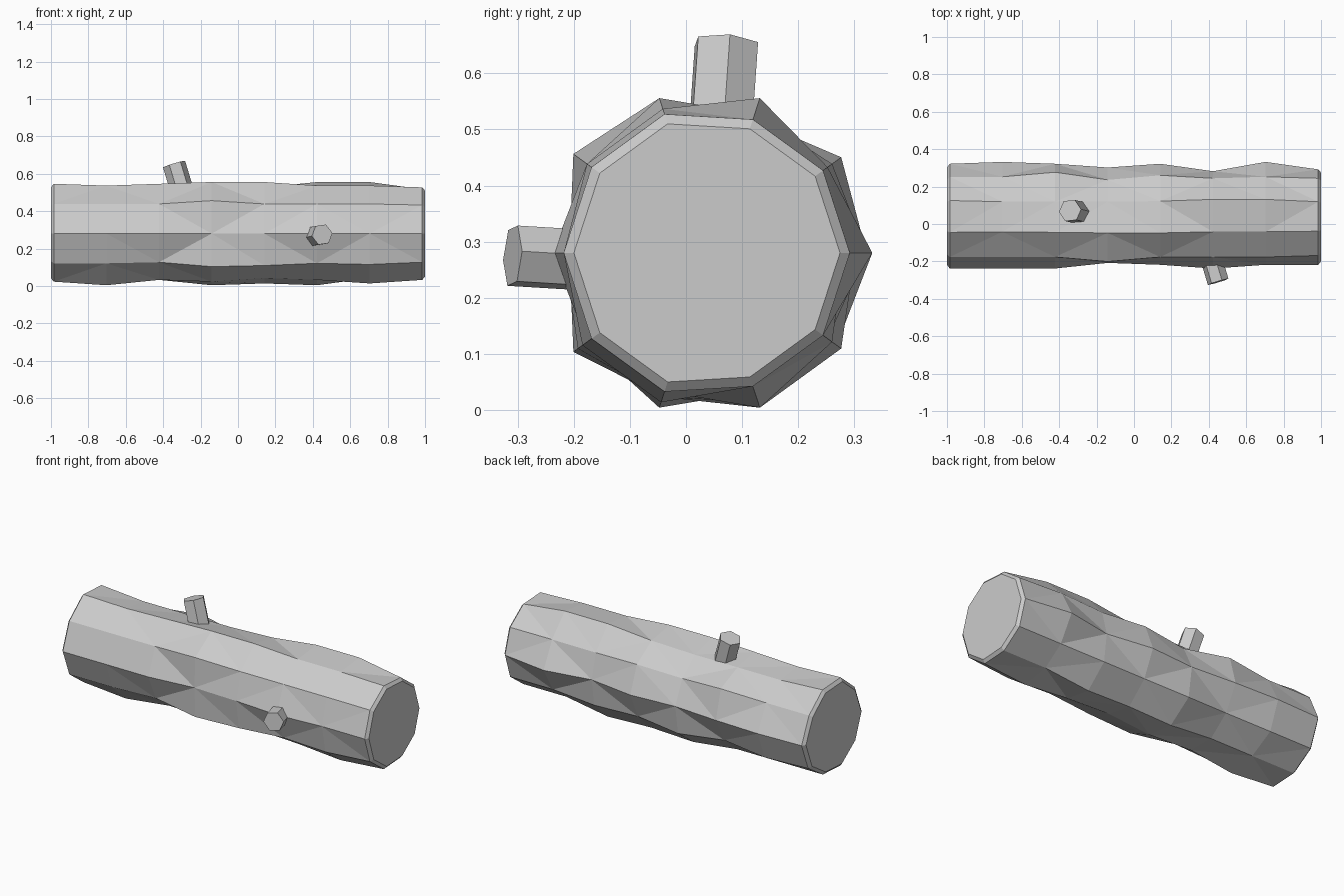
import bpy
import bmesh
from math import cos, sin, pi
from mathutils import Vector

if "Cube" in bpy.data.objects:
    bpy.data.objects.remove(bpy.data.objects["Cube"], do_unlink=True)

SIDES = 10
CENTRE_Y, CENTRE_Z = 0.042, 0.28
END = 0.985

wood = bpy.data.materials.new("pale grey wood")
wood.use_nodes = True
wood.diffuse_color = (0.6, 0.6, 0.6, 1)
wood.node_tree.nodes["Principled BSDF"].inputs["Base Color"].default_value = (0.6, 0.6, 0.6, 1)


def finish(bm, name):
    bmesh.ops.recalc_face_normals(bm, faces=bm.faces)
    mesh = bpy.data.meshes.new(name)
    bm.to_mesh(mesh)
    bm.free()
    mesh.materials.append(wood)
    obj = bpy.data.objects.new(name, mesh)
    bpy.context.collection.objects.link(obj)
    return obj


def bridge(bm, a, b):
    count = len(a)
    for i in range(count):
        j = (i + 1) % count
        bm.faces.new((a[i], a[j], b[j], b[i]))


def ring(bm, x, radii):
    """Cross-section of the trunk, starting at the back and turning upward."""
    verts = []
    for k, r in enumerate(radii):
        a = 2 * pi * k / SIDES
        verts.append(bm.verts.new((x, CENTRE_Y + r * cos(a), CENTRE_Z + r * sin(a))))
    return verts


# Trunk: uneven ten-sided rings, radius of each ridge in hundredths
ROWS = (
    (28, 26, 27, 28, 27, 28, 27, 27, 26, 27),
    (29, 26, 25, 27, 27, 28, 27, 29, 26, 28),
    (28, 29, 25, 28, 27, 28, 26, 26, 26, 25),
    (26, 24, 25, 29, 30, 25, 30, 27, 29, 29),
    (28, 27, 26, 29, 27, 26, 29, 25, 28, 26),
    (24, 25, 29, 27, 27, 28, 27, 26, 29, 27),
    (29, 26, 29, 27, 27, 26, 28, 28, 25, 25),
    (25, 25, 25, 26, 26, 26, 26, 26, 25, 25),
)
bm = bmesh.new()
rings = []
for n, row in enumerate(ROWS):
    x = -END + 2 * END * n / (len(ROWS) - 1)
    rings.append(ring(bm, x, [r / 100 for r in row]))
for a, b in zip(rings, rings[1:]):
    bridge(bm, a, b)

# Sawn ends with a narrow chamfer
for side, row, outer in ((-1, ROWS[0], rings[0]), (1, ROWS[-1], rings[-1])):
    cap = ring(bm, side, [r / 100 * 0.93 for r in row])
    bridge(bm, outer, cap)
    bm.faces.new(cap)
bmesh.ops.triangulate(bm, faces=[f for f in bm.faces if len(f.verts) == 4])
finish(bm, "log_trunk")


# Cut branch stubs: six-sided prisms leaning out of the trunk
def stub(name, base, tip, radius, guide):
    base, tip = Vector(base), Vector(tip)
    axis = (tip - base).normalized()
    u = (Vector(guide) - axis * axis.dot(Vector(guide))).normalized()
    v = axis.cross(u)
    bm = bmesh.new()
    loops = []
    for centre in (base, tip):
        loops.append([bm.verts.new(centre + radius * (u * cos(i * pi / 3) + v * sin(i * pi / 3)))
                      for i in range(6)])
    bridge(bm, *loops)
    for loop in loops:
        bm.faces.new(loop)
    finish(bm, name)


stub("upper_branch_stub", (-0.29, 0.06, 0.48), (-0.342, 0.072, 0.652), 0.062, (1, 0.08, 0))
stub("front_branch_stub", (0.405, -0.16, 0.266), (0.45, -0.309, 0.275), 0.058, (1, 0, 0.15))
